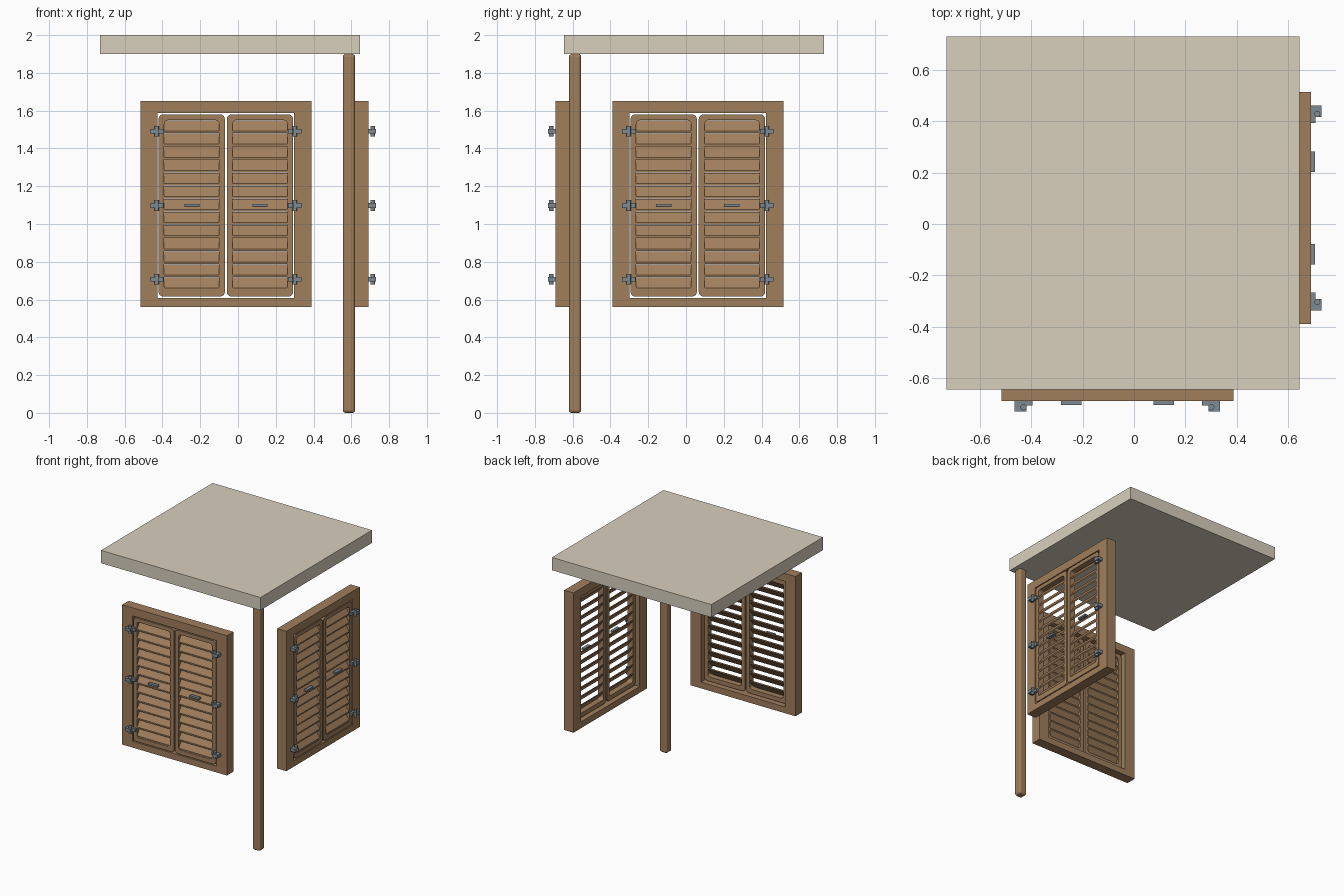
import bpy, bmesh, math
from mathutils import Matrix, Vector

if "Cube" in bpy.data.objects:
    bpy.data.objects.remove(bpy.data.objects["Cube"])


def srgb(r, g, b):
    def lin(c):
        c /= 255
        return c / 12.92 if c <= 0.04045 else ((c + 0.055) / 1.055) ** 2.4
    return (lin(r), lin(g), lin(b), 1)


def material(name, rgb):
    m = bpy.data.materials.new(name)
    m.diffuse_color = srgb(*rgb)
    m.use_nodes = True
    m.node_tree.nodes["Principled BSDF"].inputs["Base Color"].default_value = m.diffuse_color
    return m


WOOD = material("brown wood", (160, 126, 92))
STONE = material("pale stone", (216, 208, 190))
METAL = material("grey metal", (126, 138, 146))


def finish(bm, name, mat, matrix=Matrix()):
    bmesh.ops.recalc_face_normals(bm, faces=bm.faces)
    mesh = bpy.data.meshes.new(name)
    bm.to_mesh(mesh)
    bm.free()
    mesh.materials.append(mat)
    ob = bpy.data.objects.new(name, mesh)
    ob.matrix_world = matrix
    bpy.context.collection.objects.link(ob)
    return ob


def add_box(bm, lo, hi):
    lo, hi = Vector(lo), Vector(hi)
    m = Matrix.Translation((lo + hi) / 2) @ Matrix.Diagonal((*(hi - lo), 1))
    bmesh.ops.create_cube(bm, size=1, matrix=m)


def rounded_rect(x0, x1, z0, z1, r, seg=5):
    if r == 0:
        return [(x1, z1), (x0, z1), (x0, z0), (x1, z0)]
    pts = []
    corners = [(x1 - r, z1 - r), (x0 + r, z1 - r), (x0 + r, z0 + r), (x1 - r, z0 + r)]
    for i, (cx, cz) in enumerate(corners):
        for k in range(seg + 1):
            a = math.pi / 2 * (i + k / seg)
            pts.append((cx + r * math.cos(a), cz + r * math.sin(a)))
    return pts


def add_ring(bm, outer, inner, y0, y1):
    """Flat board with a hole, from y0 (front) to y1 (back)."""
    loops = [[bm.verts.new((x, y, z)) for x, z in pts]
             for pts, y in ((outer, y0), (inner, y0), (inner, y1), (outer, y1))]
    n = len(outer)
    for a in range(4):
        A, B = loops[a], loops[(a + 1) % 4]
        for i in range(n):
            j = (i + 1) % n
            bm.faces.new((A[i], A[j], B[j], B[i]))


FRONT = -0.69          # outer face of a window
Z0, Z1 = 0.65, 1.55    # louvre opening
SLATS = 13


def build_window(side, place):
    # surrounding frame
    bm = bmesh.new()
    add_ring(bm, rounded_rect(-0.4525, 0.4525, 0.56, 1.65, 0),
             rounded_rect(-0.362, 0.362, 0.609, 1.587, 0), FRONT, -0.61)
    finish(bm, side + "_window_frame", WOOD, place)

    for s, label in ((-1, "left"), (1, "right")):
        name = f"{side}_{label}_"
        # shutter border with rounded corners
        bm = bmesh.new()
        xa, xb = sorted((s * 0.005, s * 0.356))
        add_ring(bm, rounded_rect(xa, xb, 0.616, 1.58, 0.025),
                 rounded_rect(xa + 0.03, xb - 0.03, Z0, Z1, 0.022), FRONT, -0.642)
        finish(bm, name + "shutter", WOOD, place)

        # slats sloping down towards the outside
        bm = bmesh.new()
        pitch = (Z1 - Z0) / SLATS
        for i in range(SLATS):
            z = Z0 + i * pitch
            prof = [(-0.687, z), (-0.687, z + 0.011), (-0.645, z + pitch - 0.002),
                    (-0.645, z + pitch - 0.013)]
            ends = [[bm.verts.new((x, y, h)) for y, h in prof]
                    for x in (xa + 0.028, xb - 0.028)]
            bm.faces.new(ends[0])
            bm.faces.new(ends[1])
            for k in range(4):
                m = (k + 1) % 4
                bm.faces.new((ends[0][k], ends[0][m], ends[1][m], ends[1][k]))
        finish(bm, name + "slats", WOOD, place)

        # pull handle
        bm = bmesh.new()
        add_box(bm, (s * 0.18 - 0.04, -0.705, 1.092), (s * 0.18 + 0.04, -0.68, 1.106))
        finish(bm, name + "handle", METAL, place)

        # three hinges: frame block, shutter leaf and upright pin
        bm = bmesh.new()
        for z in (0.707, 1.098, 1.49):
            for x0, x1, y, h in ((0.355, 0.4, -0.73, 0.012), (0.33, 0.355, -0.707, 0.012)):
                a, b = sorted((s * x0, s * x1))
                add_box(bm, (a, y, z - h), (b, -0.685, z + h))
            bmesh.ops.create_cone(bm, cap_ends=True, segments=12, radius1=0.012, radius2=0.012,
                                  depth=0.056, matrix=Matrix.Translation((s * 0.366, -0.714, z)))
        finish(bm, name + "hinges", METAL, place)


# two identical windows on adjoining sides
build_window("front", Matrix.Translation((-0.0645, 0, 0)))
build_window("side", Matrix.Translation((0, 0.0625, 0)) @ Matrix.Rotation(math.pi / 2, 4, 'Z'))

# roof slab
bm = bmesh.new()
add_box(bm, (-0.73, -0.645, 1.9), (0.645, 0.73, 2.0))
finish(bm, "roof_slab", STONE)

# corner post with rounded edges
bm = bmesh.new()
add_box(bm, (0.555, -0.62, 0), (0.62, -0.555, 1.9))
post = finish(bm, "corner_post", WOOD)
bev = post.modifiers.new("rounding", 'BEVEL')
bev.width = 0.015
bev.segments = 3
